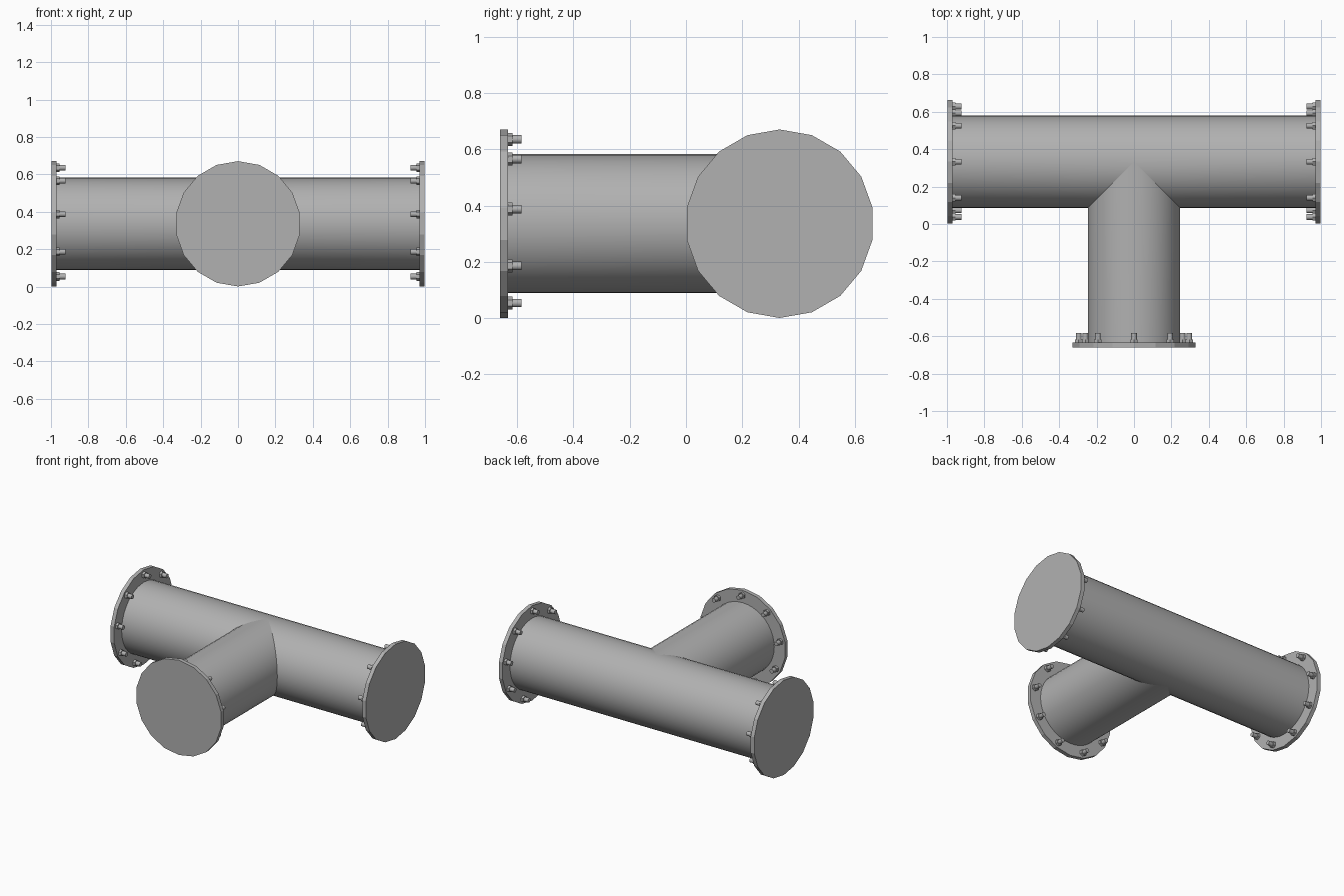
import bpy, bmesh
from math import sin, cos, pi
from mathutils import Vector

if "Cube" in bpy.data.objects:
    bpy.data.objects.remove(bpy.data.objects["Cube"])

CENTRE = Vector((0, 0.333, 0.336))
UP = Vector((0, 0, 1))
PIPE_R, FLANGE_R, BOLT_R = 0.247, 0.335, 0.30
FLANGE_T = 0.028

grey = bpy.data.materials.new("dark_grey")
grey.diffuse_color = (0.44, 0.44, 0.44, 1)
grey.use_nodes = True
grey.node_tree.nodes["Principled BSDF"].inputs["Base Color"].default_value = grey.diffuse_color


def ring(bm, origin, out, r, n, shift=lambda off: 0.0):
    side = out.cross(UP)
    verts = []
    for i in range(n):
        a = 2 * pi * i / n
        off = (UP * cos(a) + side * sin(a)) * r
        verts.append(bm.verts.new(origin + off + out * shift(off)))
    return verts


def bridge(bm, a, b):
    n = len(a)
    for i in range(n):
        bm.faces.new((a[i], a[(i + 1) % n], b[(i + 1) % n], b[i]))


def prism(bm, origin, out, profile, n):
    # profile: (distance along out, radius) pairs, capped at both ends
    rings = [ring(bm, origin + out * t, out, r, n) for t, r in profile]
    for a, b in zip(rings, rings[1:]):
        bridge(bm, a, b)
    bm.faces.new(rings[0])
    bm.faces.new(rings[-1])


def finish(bm, name, smooth):
    bmesh.ops.remove_doubles(bm, verts=bm.verts, dist=1e-5)
    bmesh.ops.recalc_face_normals(bm, faces=bm.faces)
    me = bpy.data.meshes.new(name)
    bm.to_mesh(me)
    bm.free()
    me.materials.append(grey)
    ob = bpy.data.objects.new(name, me)
    bpy.context.collection.objects.link(ob)
    if smooth:
        bpy.ops.object.select_all(action='DESELECT')
        bpy.context.view_layer.objects.active = ob
        ob.select_set(True)
        bpy.ops.object.shade_smooth_by_angle(angle=0.6)


def flange_and_bolts(name, out, length):
    end = CENTRE + out * length
    bm = bmesh.new()
    prism(bm, end, out, [(-FLANGE_T, FLANGE_R), (0, FLANGE_R)], 18)
    finish(bm, name + "_flange", False)
    # nine nuts and studs on the inner face
    bm = bmesh.new()
    side = out.cross(UP)
    for k in range(9):
        a = 2 * pi * k / 9
        p = end + (UP * cos(a) + side * sin(a)) * BOLT_R - out * FLANGE_T
        prism(bm, p, -out, [(-0.003, 0.023), (0.016, 0.023)], 6)
        prism(bm, p, -out, [(0.014, 0.015), (0.049, 0.015)], 12)
    finish(bm, name + "_bolts", True)


# straight run: two halves meeting behind, mitred where the branch joins
bm = bmesh.new()
for s in (-1, 1):
    out = Vector((s, 0, 0))
    outer = ring(bm, CENTRE + out * 0.98, out, PIPE_R, 40)
    seam = ring(bm, CENTRE, out, PIPE_R, 40, lambda o: max(0.0, -o.y))
    bridge(bm, outer, seam)
finish(bm, "main_pipe", True)

# branch, mitred into the run
bm = bmesh.new()
out = Vector((0, -1, 0))
outer = ring(bm, CENTRE + out * 0.97, out, PIPE_R, 40)
seam = ring(bm, CENTRE, out, PIPE_R, 40, lambda o: abs(o.x))
bridge(bm, outer, seam)
finish(bm, "branch_pipe", True)

# closed end flanges
flange_and_bolts("left", Vector((-1, 0, 0)), 0.998)
flange_and_bolts("right", Vector((1, 0, 0)), 0.998)
flange_and_bolts("branch", Vector((0, -1, 0)), 0.994)
